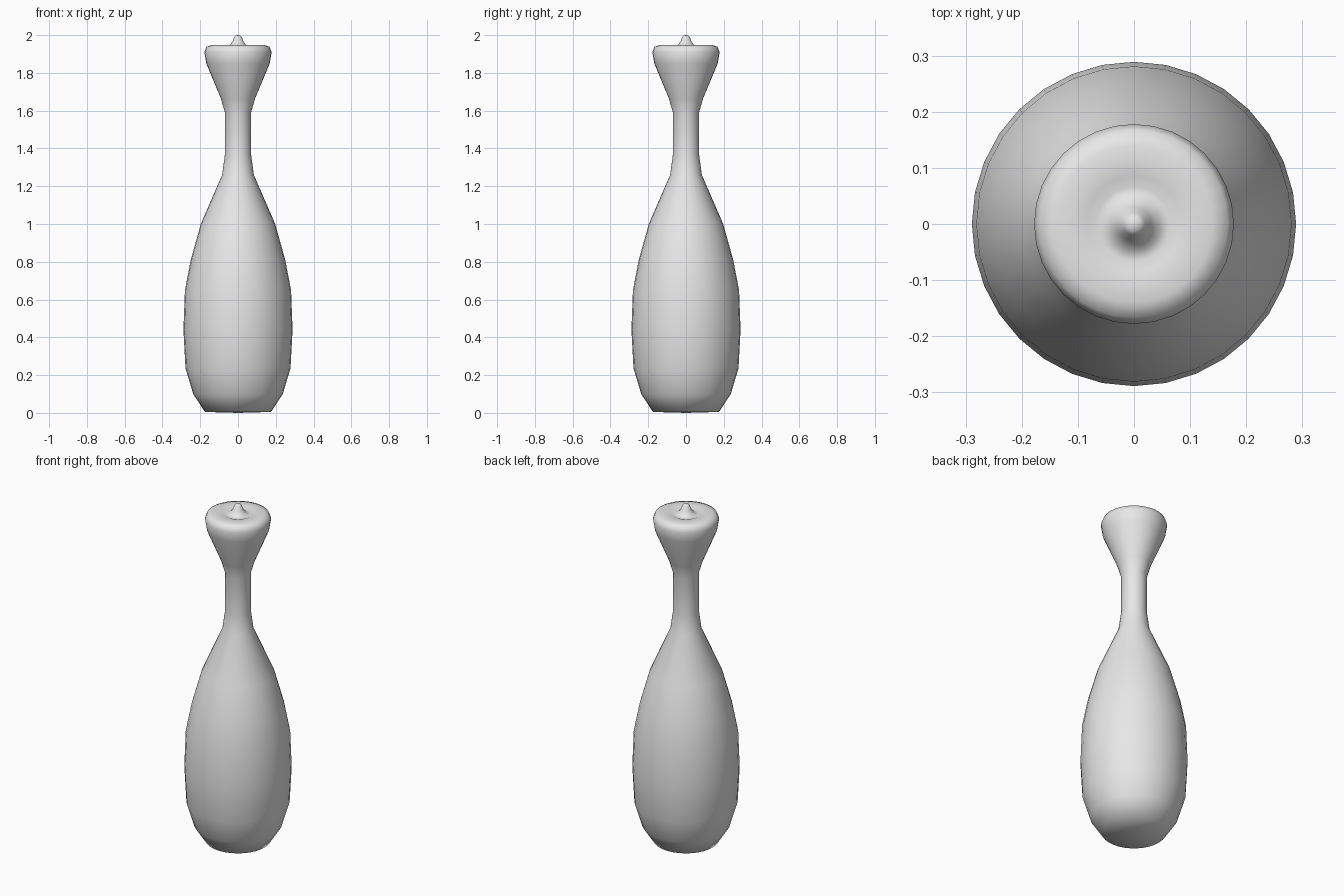
import bpy
import bmesh
import math
from mathutils import Vector

cube = bpy.data.objects.get("Cube")
if cube:
    bpy.data.objects.remove(cube, do_unlink=True)

SIDES = 32


def flat_material(name, color):
    mat = bpy.data.materials.new(name)
    mat.use_nodes = True
    mat.diffuse_color = color
    mat.node_tree.nodes["Principled BSDF"].inputs["Base Color"].default_value = color
    return mat


def lathe(name, profile, mat):
    """Spin a (radius, height) profile about the z axis, with smooth shading."""
    bm = bmesh.new()
    verts = [bm.verts.new((r, 0, z)) for r, z in profile]
    edges = [bm.edges.new(pair) for pair in zip(verts, verts[1:])]
    bmesh.ops.spin(bm, geom=verts + edges, cent=Vector(), axis=Vector((0, 0, 1)),
                   angle=math.tau, steps=SIDES, use_duplicate=False)
    bmesh.ops.remove_doubles(bm, verts=bm.verts, dist=0.0005)
    bmesh.ops.recalc_face_normals(bm, faces=bm.faces)
    for face in bm.faces:
        face.smooth = True
    mesh = bpy.data.meshes.new(name)
    bm.to_mesh(mesh)
    bm.free()
    mesh.materials.append(mat)
    obj = bpy.data.objects.new(name, mesh)
    bpy.context.collection.objects.link(obj)
    return obj


# Outline from the foot up to the tip, grouped by region
belly = [(0, 0), (0.175, 0.005), (0.237, 0.1), (0.278, 0.235),
         (0.289, 0.44), (0.281, 0.65), (0.25, 0.81), (0.197, 1.0)]
neck = [(0.084, 1.26), (0.069, 1.37), (0.069, 1.59)]
flared_head = [(0.091, 1.665), (0.168, 1.85), (0.178, 1.91),
               (0.167, 1.938), (0.14, 1.947), (0.085, 1.946)]
knob = [(0.066, 1.938), (0.048, 1.943), (0.03, 1.964),
        (0.02, 1.99), (0.012, 1.998), (0, 2.0)]

lathe("bottle_body", belly + neck + flared_head + knob,
      flat_material("light grey", (0.8, 0.8, 0.8, 1)))
